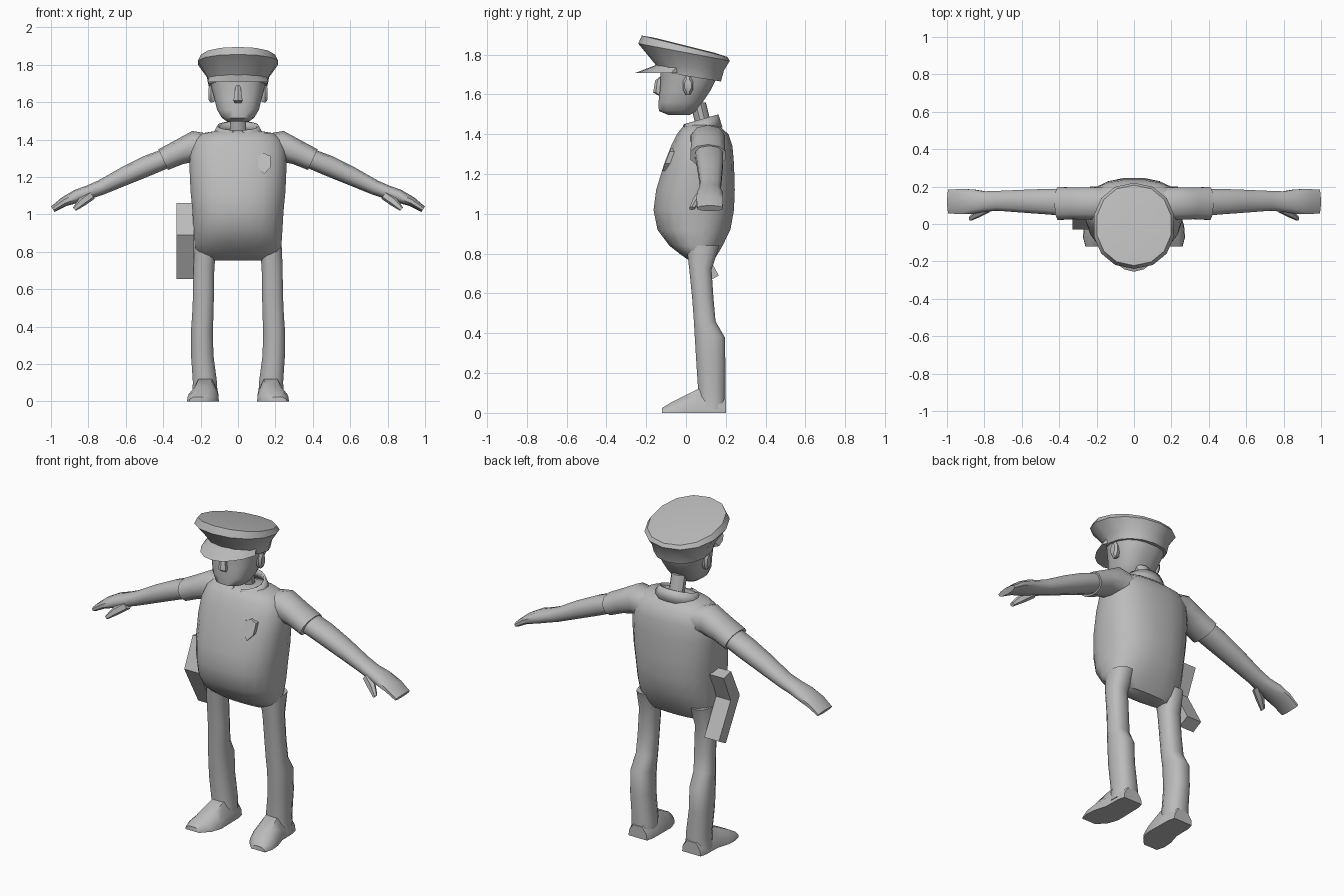
import bpy, bmesh, math
from mathutils import Vector

if "Cube" in bpy.data.objects:
    bpy.data.objects.remove(bpy.data.objects["Cube"])

gray = bpy.data.materials.new("plain_gray")
gray.diffuse_color = (0.5, 0.5, 0.5, 1)
gray.use_nodes = True
gray.node_tree.nodes["Principled BSDF"].inputs["Base Color"].default_value = gray.diffuse_color


def loft(name, rings, closed=True, caps=True, mirror=False, thick=0, angle=40):
    """Skin a list of equal-length point rings into one object."""
    bm = bmesh.new()
    rows = [[bm.verts.new(p) for p in r] for r in rings]
    n = len(rows[0])
    for a, b in zip(rows, rows[1:]):
        for i in range(n if closed else n - 1):
            j = (i + 1) % n
            bm.faces.new((a[i], a[j], b[j], b[i]))
    if caps:
        bm.faces.new(rows[0])
        bm.faces.new(rows[-1])
    bmesh.ops.recalc_face_normals(bm, faces=bm.faces)
    me = bpy.data.meshes.new(name)
    bm.to_mesh(me)
    bm.free()
    me.materials.append(gray)
    ob = bpy.data.objects.new(name, me)
    bpy.context.collection.objects.link(ob)
    bpy.ops.object.select_all(action='DESELECT')
    bpy.context.view_layer.objects.active = ob
    ob.select_set(True)
    if thick:
        ob.modifiers.new("thickness", 'SOLIDIFY').thickness = thick
    if mirror:
        ob.modifiers.new("mirror", 'MIRROR')
    if angle:
        bpy.ops.object.shade_smooth_by_angle(angle=math.radians(angle))
    return ob


def oval(c, u, v, n=12, e=2.0):
    """Rounded ring around c with half-axes u and v; e > 2 is squarer."""
    c, u, v = Vector(c), Vector(u), Vector(v)
    pts = []
    for i in range(n):
        a = 2 * math.pi * (i + 0.5) / n
        ca, sa = math.cos(a), math.sin(a)
        pts.append(c + u * math.copysign(abs(ca) ** (2 / e), ca)
                   + v * math.copysign(abs(sa) ** (2 / e), sa))
    return pts


def flat_ring(z, x0, x1, y0, y1, slope=0, n=12, e=2.0):
    """Level (or fore-aft tilted) ring from its x and y limits."""
    ry = (y1 - y0) / 2
    return oval(((x0 + x1) / 2, (y0 + y1) / 2, z), ((x1 - x0) / 2, 0, 0),
                (0, ry, ry * slope), n, e)


def body(name, rows, n, e):
    return loft(name, [flat_ring(z, -r, r, a, b, 0, n, e) for z, a, b, r in rows], angle=50)


def limb(name, rows, n=10, e=2.3):
    """Arm-like loft: rows of x, y, z, half height, half depth."""
    rings = []
    for i, (x, y, z, h, w) in enumerate(rows):
        p, q = rows[max(i - 1, 0)], rows[min(i + 1, len(rows) - 1)]
        d = Vector((q[0] - p[0], 0, q[2] - p[2])).normalized()
        rings.append(oval((x, y, z), (0, w, 0), (-d.z * h, 0, d.x * h), n, e))
    return loft(name, rings, mirror=True, angle=50)


# Torso with round belly
body("torso", [
    (.755, .03, .13, .17), (.79, -.02, .155, .222), (.84, -.085, .185, .235),
    (.92, -.145, .225, .24), (1.02, -.165, .243, .246), (1.12, -.152, .247, .256),
    (1.25, -.112, .243, .262), (1.34, -.077, .235, .258), (1.40, -.047, .215, .235),
    (1.435, -.02, .175, .19), (1.45, .02, .14, .10)], 20, 2.5)

# Legs
loft("leg", [flat_ring(*r, e=2.4) for r in [
    (.84, .11, .235, .0, .17), (.72, .125, .24, .015, .13), (.57, .127, .242, .03, .14),
    (.46, .13, .247, .038, .15), (.38, .132, .253, .042, .197), (.25, .13, .253, .05, .2),
    (.10, .11, .243, .06, .2), (.02, .107, .25, .06, .2)]], mirror=True)

# Shoes, heel to toe: y, centre x, half width, top z
shoe = []
for y, cx, hw, top in [(.2, .175, .06, .07), (.16, .175, .07, .1), (.06, .175, .072, .12),
                       (-.01, .185, .083, .085), (-.07, .198, .075, .055), (-.12, .215, .045, .025)]:
    shoe.append([(cx - hw, y, 0), (cx + hw, y, 0), (cx + hw * .95, y, top * .45),
                 (cx + hw * .5, y, top), (cx - hw * .5, y, top), (cx - hw * .95, y, top * .45)])
loft("shoe", shoe, mirror=True, angle=50)

# Short sleeves, arms, thumbs
limb("sleeve", [(.15, .11, 1.35, .08, .09), (.235, .11, 1.365, .082, .09),
                (.32, .11, 1.33, .066, .088), (.40, .11, 1.293, .061, .092)])
limb("arm", [(.36, .115, 1.31, .052, .075), (.48, .12, 1.262, .055, .07),
             (.60, .122, 1.208, .05, .063), (.73, .124, 1.145, .04, .055),
             (.80, .12, 1.118, .037, .057), (.86, .12, 1.098, .036, .068),
             (.93, .12, 1.068, .026, .07), (.99, .12, 1.028, .017, .066)])
limb("thumb", [(.78, .085, 1.105, .025, .025), (.83, .06, 1.07, .025, .025),
               (.875, .03, 1.028, .012, .014)], n=6)

# Neck and head
loft("neck", [oval(c, (.045, 0, 0), (0, .04, 0), 10) for c in
              [(0, .095, 1.42), (0, .06, 1.56)]])
body("head", [
    (1.497, -.09, .02, .06), (1.517, -.138, .055, .088), (1.56, -.14, .085, .114),
    (1.62, -.133, .125, .128), (1.67, -.13, .15, .142), (1.72, -.13, .16, .15)], 16, 2.5)

# Nose and ears
loft("nose", [flat_ring(z, -w, w, y, -.11, n=6) for z, w, y in
              [(1.595, .02, -.14), (1.61, .028, -.165), (1.67, .018, -.155), (1.69, .01, -.13)]])
loft("ear", [oval((x, .01, 1.645), (0, w, 0), (0, 0, h), 8) for x, w, h in
             [(.11, .02, .04), (.145, .028, .052), (.158, .018, .035)]], mirror=True)

# Peaked cap: centre z, half width, y limits, fore-aft slope
loft("cap", [flat_ring(z, -r, r, a, b, s, 14, 2.15) for z, r, a, b, s in [
    (1.69, .16, -.138, .176, -.16), (1.737, .17, -.157, .19, -.1),
    (1.812, .22, -.24, .22, -.19), (1.842, .202, -.222, .208, -.25),
    (1.847, .14, -.155, .14, -.25)]], angle=35)

# Visor: wedge swept around the cap front
visor = []
for i in range(9):
    a = math.radians(-70 + 17.5 * i)
    s, c = math.sin(a), math.cos(a)
    visor.append([(.155 * s, .02 - .165 * c, 1.75), (.175 * s, .02 - .275 * c, 1.708),
                  (.15 * s, .02 - .15 * c, 1.708)])
loft("visor", visor, angle=35)

# Open shirt collar
top, bottom = [], []
for i in range(15):
    a = math.radians(14 + 332 * i / 14)
    s, c = math.sin(a), -math.cos(a)
    top.append((.112 * s, .075 + .088 * c, 1.475 + .025 * c))
    bottom.append((.14 * s, .075 + .108 * c, 1.42 + .015 * c))
loft("collar", [top, bottom], closed=False, caps=False, thick=.012)

# Shield badge on the chest
outline = [(-.018, .045), (0, .055), (.018, .045), (.035, .04), (.033, -.02),
           (0, -.058), (-.033, -.02), (-.035, .04)]
loft("badge", [[(.14 + x, -.083 + .38 * z + d, 1.273 + z) for x, z in outline]
               for d in (-.014, .03)], angle=0)

# Bent holster on the hip
side = [(.05, 1.06), (-.03, .89), (.1, .655), (.165, .69), (.055, .89), (.12, 1.045)]
loft("holster", [[(x, y, z) for y, z in side] for x in (-.33, -.235)], angle=0)
